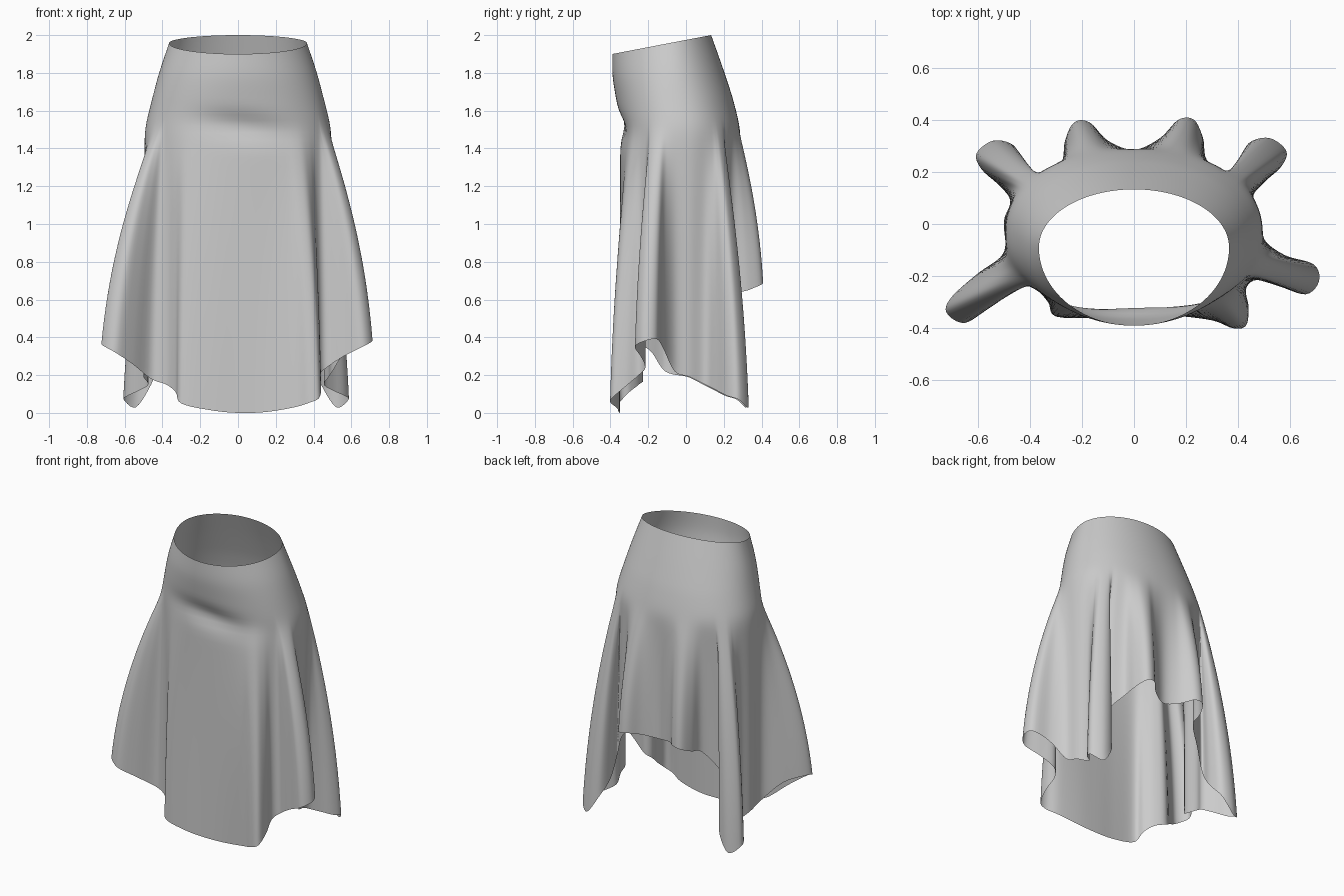
import bpy, bmesh, math

if "Cube" in bpy.data.objects:
    bpy.data.objects.remove(bpy.data.objects["Cube"])

# Fitted yoke rings: half width, front y, widest y, back y, front z, back z, squareness
YOKE = [(.365, -.39, -.09, .133, 1.90, 2.00, 2.0),
        (.417, -.388, -.075, .197, 1.78, 1.82, 2.05),
        (.460, -.367, -.055, .255, 1.64, 1.64, 2.15),
        (.495, -.348, -.035, .288, 1.50, 1.50, 2.2)]

# Hem outline, counter-clockwise from the front centre
FRONT_RIGHT = [(0, -.352, 0), (.15, -.352, .005), (.3, -.37, .03),
               (.38, -.4, .055), (.43, -.39, .08), (.44, -.32, .14), (.43, -.25, .2)]
RIGHT_FOLD = [(.47, -.215, .24), (.56, -.24, .3), (.66, -.27, .35), (.71, -.22, .38),
              (.69, -.155, .39), (.58, -.12, .34), (.5, -.06, .22)]
BACK_RIGHT = [(.48, .02, .19), (.455, .1, .15),
              (.5, .16, .12), (.565, .22, .09), (.585, .28, .07), (.52, .33, .03),
              (.44, .31, .15), (.41, .23, .25), (.415, .15, .38),
              (.36, .19, .52), (.28, .245, .62),
              (.265, .33, .65), (.23, .4, .68), (.17, .4, .69), (.1, .33, .67)]
BACK_CENTRE = [(0, .285, .65)]
LEFT_FOLD = [(-.5, -.11, .22), (-.6, -.19, .33), (-.7, -.28, .37), (-.72, -.34, .36),
             (-.65, -.38, .32), (-.56, -.32, .26), (-.46, -.23, .18)]
FRONT_LEFT = [(-.38, -.25, .15), (-.33, -.3, .11), (-.3, -.355, .05), (-.15, -.36, .015)]
back_left = [(-x - (.02 if x > .4 else 0), y - .01, z) for x, y, z in reversed(BACK_RIGHT)]
HEM = FRONT_RIGHT + RIGHT_FOLD + BACK_RIGHT + BACK_CENTRE + back_left + LEFT_FOLD + FRONT_LEFT


def spline(a, b, c, d, t):
    """Catmull-Rom interpolation between tuples b and c."""
    return tuple(.5 * (2 * q + (r - p) * t + (2 * p - 5 * q + 4 * r - s) * t * t
                       + (3 * q - p - 3 * r + s) * t ** 3)
                 for p, q, r, s in zip(a, b, c, d))


def yoke_point(ring, ang):
    """Point on a tilted oval whose front and back halves differ; angle 0 is the front."""
    a, yf, ym, yb, zf, zb, n = ring
    s, c = math.sin(ang), -math.cos(ang)
    x = a * math.copysign(abs(s) ** (2 / n), s)
    y = ym + (yb - ym if c > 0 else ym - yf) * math.copysign(abs(c) ** (2 / n), c)
    return (x, y, zf + (zb - zf) * (y - yf) / (yb - yf))


# Angle at which each hem point hangs from the yoke, ordered and evened out
TAU = 2 * math.pi
N = len(HEM)
angles = sorted((math.atan2(y + .04, x * .65) + math.pi / 2 + 1e-6) % TAU for x, y, z in HEM)


def angle_at(i):
    return angles[i % N] + TAU * (i // N)


for _ in range(2):
    angles = [(angle_at(i - 1) + 2 * angle_at(i) + angle_at(i + 1)) / 4 for i in range(N)]

# Columns around the skirt
STEPS = 5
columns = []
for i in range(N):
    keys = [HEM[j % N] + (angle_at(j),) for j in range(i - 1, i + 3)]
    for k in range(STEPS):
        columns.append(spline(*keys, k / STEPS))

# Yoke rings refined vertically
rings = []
for i in range(len(YOKE) - 1):
    keys = [YOKE[min(max(j, 0), len(YOKE) - 1)] for j in range(i - 1, i + 3)]
    rings += [spline(*keys, k / 5) for k in range(5)]
rings.append(YOKE[-1])

# Skirt: fitted yoke running into flared folds
DROP = 30
grid = []
for hx, hy, hz, ang in columns:
    pts = [yoke_point(r, ang) for r in rings]
    bx, by, bz = pts[-1]
    for k in range(1, DROP + 1):
        s = k / DROP
        f = 1.65 * s - .65 * s * s
        pts.append((bx + (hx - bx) * f, by + (hy - by) * f, bz + (max(hz, 0) - bz) * s))
    grid.append(pts)

# Ease the join between yoke and folds by averaging along each column
J = len(rings) - 1
for pts in grid:
    for _ in range(5):
        pts[J - 5:J + 4] = [tuple((p + 2 * q + r) / 4 for p, q, r in
                                  zip(pts[j - 1], pts[j], pts[j + 1]))
                            for j in range(J - 5, J + 4)]

bm = bmesh.new()
grid = [[bm.verts.new(p) for p in pts] for pts in grid]
for i, col in enumerate(grid):
    nxt = grid[(i + 1) % len(grid)]
    for j in range(len(col) - 1):
        bm.faces.new((col[j], col[j + 1], nxt[j + 1], nxt[j]))
for f in bm.faces:
    f.smooth = True

# Shallow drag crease below the front waist
for v in bm.verts:
    if v.co.y < -.2:
        v.co.y += .03 * math.exp(-((v.co.x - .03) / .24) ** 2
                                 - ((v.co.z - 1.52 + .12 * v.co.x) / .07) ** 2)

mesh = bpy.data.meshes.new("skirt")
bm.to_mesh(mesh)
bm.free()
skirt = bpy.data.objects.new("skirt", mesh)
bpy.context.collection.objects.link(skirt)
